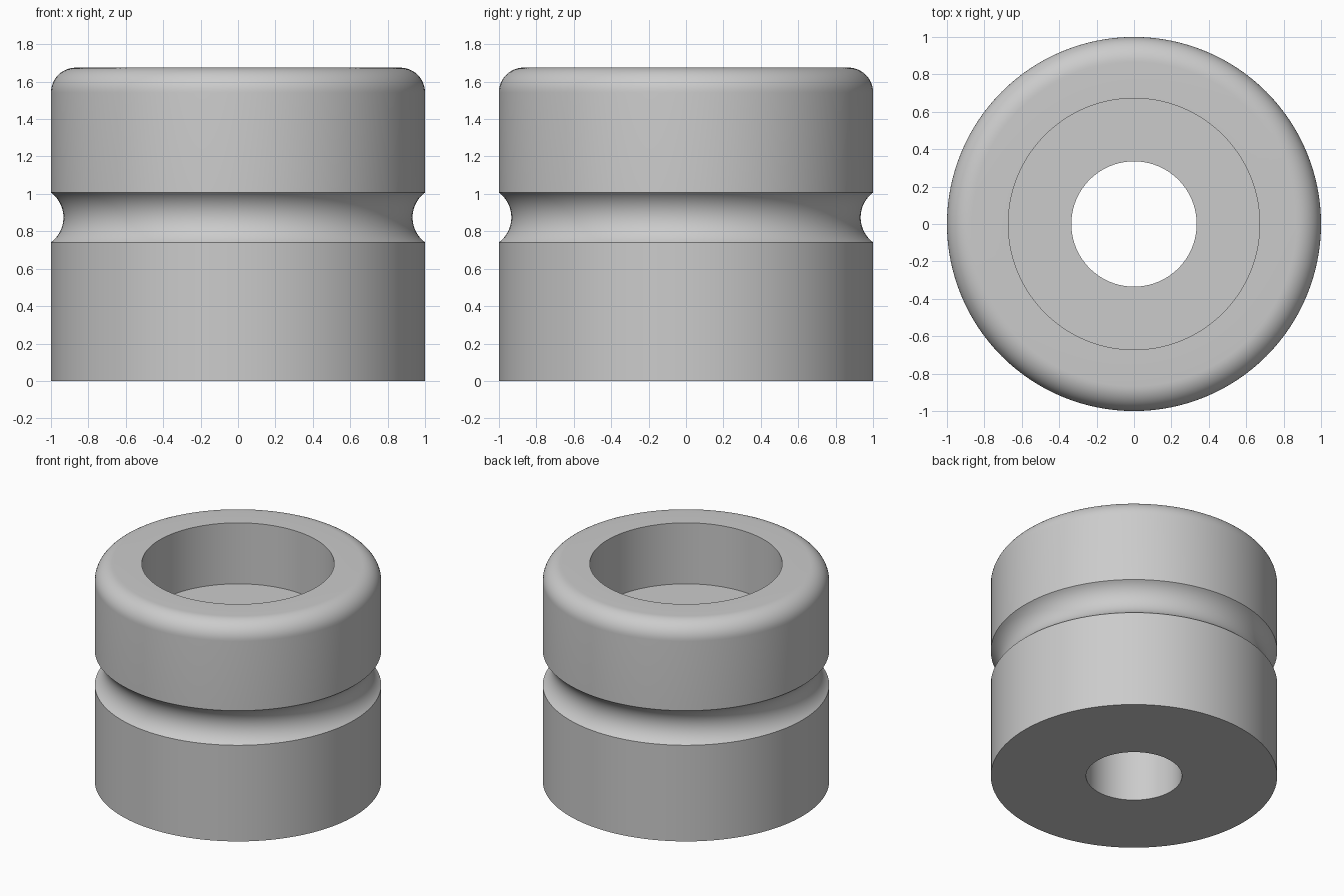
import bpy, bmesh, math

if "Cube" in bpy.data.objects:
    bpy.data.objects.remove(bpy.data.objects["Cube"])

SEGMENTS = 128
HEIGHT = 1.675


def arc(cx, cz, r, start, end, steps):
    """Points of a circular arc in the radius/height plane, angles in degrees."""
    angles = [math.radians(start + (end - start) * i / steps) for i in range(steps + 1)]
    return [(cx + r * math.cos(a), cz + r * math.sin(a)) for a in angles]


# Closed half-section: base, groove, rounded shoulder, counterbore, through hole
groove = arc(1.1, 0.874, 1 / 6, 180 + 53.13, 180 - 53.13, 20)
shoulder = arc(0.867, HEIGHT - 0.133, 0.133, 0, 90, 12)
section = [(0.335, 0), (1, 0)] + groove + shoulder
section += [(0.672, HEIGHT), (0.672, 1.205), (0.335, 1.205)]

# Revolve the section around z
bm = bmesh.new()
rings = []
for i in range(SEGMENTS):
    a = 2 * math.pi * i / SEGMENTS
    rings.append([bm.verts.new((r * math.cos(a), r * math.sin(a), z)) for r, z in section])
for i in range(SEGMENTS):
    here, there = rings[i], rings[(i + 1) % SEGMENTS]
    for j in range(len(section)):
        k = (j + 1) % len(section)
        bm.faces.new((here[j], there[j], there[k], here[k]))
bmesh.ops.recalc_face_normals(bm, faces=bm.faces)

mesh = bpy.data.meshes.new("grooved_bushing")
bm.to_mesh(mesh)
bm.free()
bushing = bpy.data.objects.new("grooved_bushing", mesh)
bpy.context.collection.objects.link(bushing)

# Plain grey finish
grey = bpy.data.materials.new("plain grey")
grey.diffuse_color = (0.6, 0.6, 0.6, 1)
grey.use_nodes = True
grey.node_tree.nodes["Principled BSDF"].inputs["Base Color"].default_value = grey.diffuse_color
mesh.materials.append(grey)

# Smooth round walls with crisp rims
bpy.context.view_layer.objects.active = bushing
bushing.select_set(True)
bpy.ops.object.shade_smooth_by_angle(angle=math.radians(30))
